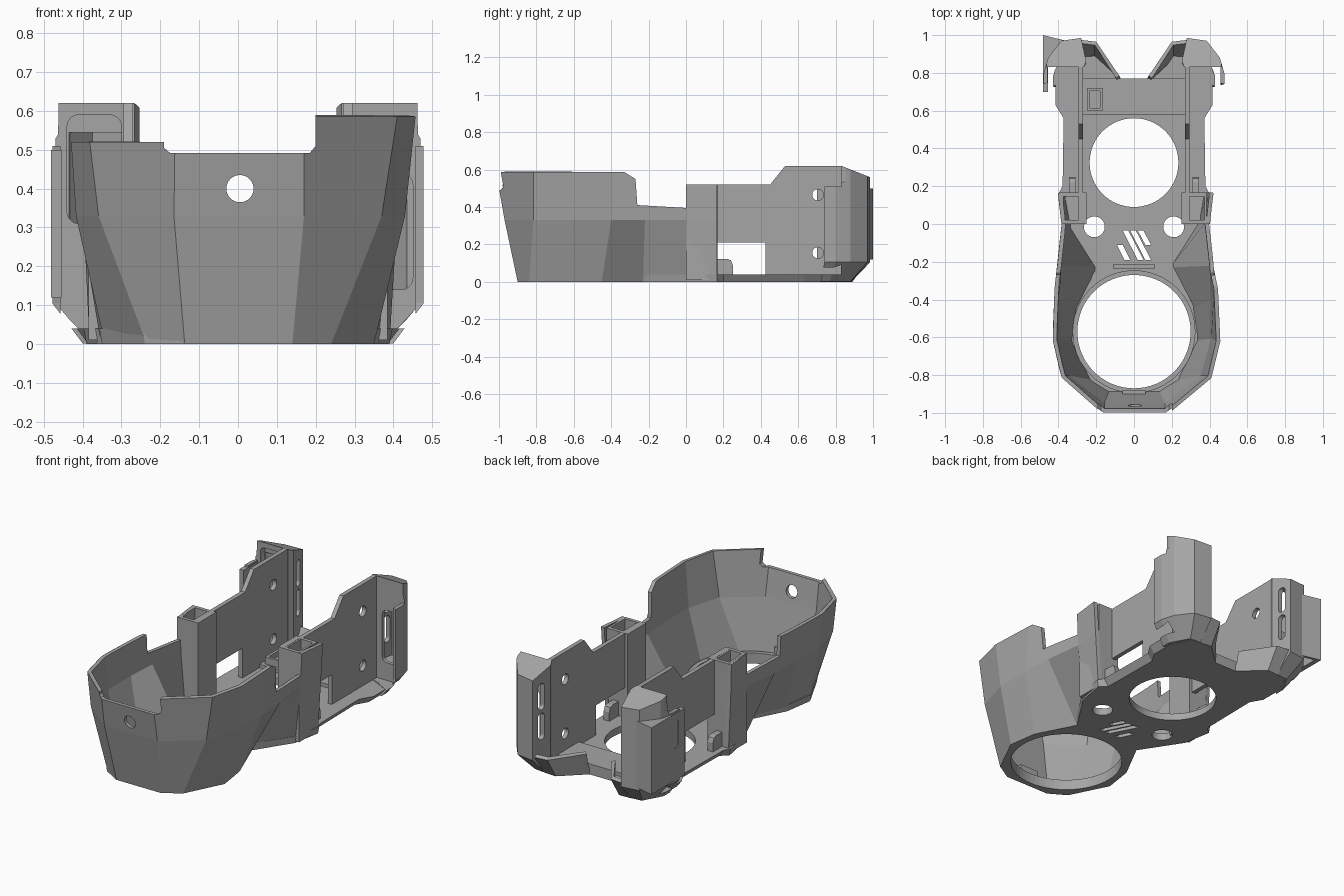
import bpy, bmesh, math

if "Cube" in bpy.data.objects:
    bpy.data.objects.remove(bpy.data.objects["Cube"], do_unlink=True)

grey = bpy.data.materials.new("plain grey")
grey.use_nodes = True
GREY = (0.38, 0.38, 0.38, 1)
grey.diffuse_color = GREY
for node in grey.node_tree.nodes:
    if node.type == "BSDF_PRINCIPLED":
        node.inputs["Base Color"].default_value = GREY
        node.inputs["Roughness"].default_value = 0.6


def finish(name, bm, closed=True):
    if closed:
        bmesh.ops.recalc_face_normals(bm, faces=bm.faces)
    mesh = bpy.data.meshes.new(name)
    bm.to_mesh(mesh)
    bm.free()
    mesh.materials.append(grey)
    obj = bpy.data.objects.new(name, mesh)
    bpy.context.collection.objects.link(obj)
    return obj


def solid(name, rings):
    """Closed solid through matching rings of 3D points."""
    bm = bmesh.new()
    loops = [[bm.verts.new(p) for p in ring] for ring in rings]
    n = len(loops[0])
    for a, b in zip(loops, loops[1:]):
        for i in range(n):
            j = (i + 1) % n
            bm.faces.new((a[i], a[j], b[j], b[i]))
    bm.faces.new(loops[0][::-1])
    bm.faces.new(loops[-1])
    return finish(name, bm)


def prism(name, pts, axis, lo, hi):
    """Extrude a 2D outline along an axis."""
    place = {"x": lambda u, v, w: (w, u, v),
             "y": lambda u, v, w: (u, w, v),
             "z": lambda u, v, w: (u, v, w)}[axis]
    return solid(name, [[place(u, v, w) for u, v in pts] for w in (lo, hi)])


def rect(u0, u1, v0, v1):
    return [(u0, v0), (u1, v0), (u1, v1), (u0, v1)]


def box(name, x, y, z):
    return prism(name, rect(*x, *y), "z", *z)


def circle(cx, cy, r, n=48):
    return [(cx + r * math.cos(i * math.tau / n), cy + r * math.sin(i * math.tau / n))
            for i in range(n)]


def slot(cx, cy, w, h, r):
    """Rounded rectangle outline."""
    pts = []
    for k, (sx, sy) in enumerate(((1, 1), (-1, 1), (-1, -1), (1, -1))):
        for i in range(6):
            a = (k + i / 5) * math.pi / 2
            pts.append((cx + sx * (w / 2 - r) + r * math.cos(a),
                        cy + sy * (h / 2 - r) + r * math.sin(a)))
    return pts


def level(pts, z):
    return [(x, y, z) for x, y in pts]


def bake(obj):
    bpy.context.view_layer.update()
    dg = bpy.context.evaluated_depsgraph_get()
    mesh = bpy.data.meshes.new_from_object(obj.evaluated_get(dg))
    obj.modifiers.clear()
    obj.data = mesh


def sheet(name, rings, thick):
    """Open wall lofted through rings, thickened inwards."""
    bm = bmesh.new()
    loops = [[bm.verts.new(p) for p in ring] for ring in rings]
    for a, b in zip(loops, loops[1:]):
        for i in range(len(a) - 1):
            bm.faces.new((a[i], a[i + 1], b[i + 1], b[i]))
    obj = finish(name, bm, closed=False)
    mod = obj.modifiers.new("thickness", "SOLIDIFY")
    mod.thickness, mod.offset = thick, -1
    bake(obj)
    return obj


def cut(obj, cutters):
    for c in cutters:
        c.hide_render = True
        mod = obj.modifiers.new("cut", "BOOLEAN")
        mod.operation, mod.solver, mod.object = "DIFFERENCE", "EXACT", c
    bake(obj)
    for c in cutters:
        bpy.data.objects.remove(c, do_unlink=True)


def mirrored(half, right=1.0):
    """Outline from -x round the front to +x."""
    return [(-x * right, y) for x, y in reversed(half)] + half


# Front bowl: faceted wall pinched in at the waist
low = [(.14, -.9), (.24, -.84), (.35, -.62), (.325, -.45), (.21, -.23), (.36, 0), (.39, .165)]
mid = [(.17, -.97), (.37, -.815), (.43, -.61), (.43, -.4), (.42, -.22), (.395, 0), (.41, .165)]
top = [(.17, -1.015), (.41, -.815), (.457, -.62), (.445, -.35), (.425, -.22), (.405, 0), (.425, .165)]
bowl = sheet("front_bowl_wall", [level(mirrored(half, right), z) for half, z, right in
                                 ((low, 0, .98), (mid, .33, .97), (top, .586, .95))], .022)
cut(bowl, [
    prism("side_notch", [(-.33, .7), (-.33, .587), (-.27, .55), (-.26, .41), (0, .395), (0, .7)], "x", -.7, .7),
    box("rear_trim", (-.7, .7), (-.01, .4), (.52, .8)),
    box("right_trim", (-.7, -.1), (-1.2, .4), (.52, .8)),
    prism("front_notch", [(-.19, .8), (-.19, .505), (-.175, .492), (.185, .492), (.2, .51), (.2, .8)], "y", -1.2, -.7),
    prism("front_hole", circle(.005, .4, .035), "y", -1.2, -.8)])

# Base plate with round openings, vents and a bay at the back
rear = [(.35, .2), (.345, .56), (.385, .63), (.385, .76), (.33, .88), (.2, .89), (.07, .77)]
under = mirrored(low + rear)
upper = mirrored([(x * 1.02, y) for x, y in low] + [(x * 1.08, y) for x, y in rear[:4]] + rear[4:])
base = solid("base_plate", [level(under, 0), level(upper, .04)])
holes = [(0, -.57, .30), (0, .325, .235), (-.21, -.015, .055), (.21, -.015, .055)]
cutters = [prism("hole", circle(x, y, r, 64), "z", -.1, .2) for x, y, r in holes]
for x0, x1, y0, y1 in ((-.05, -.09, -.19, -.11), (.02, -.06, -.19, -.035),
                       (.06, -.02, -.19, -.035), (.06, .02, -.11, -.035)):
    vent = [(x0, y0), (x0 + .03, y0), (x1 + .03, y1), (x1, y1)]
    cutters.append(prism("vent", vent, "z", -.1, .2))
cut(base, cutters)

# Seat ring round the front opening, and its clip
ring = prism("front_opening_ring", circle(0, -.57, .325, 64), "z", .035, .06)
cut(ring, [prism("ring_hole", circle(0, -.57, .30, 64), "z", -.1, .2)])
box("front_clip", (-.06, .06), (-.905, -.88), (.05, .1))

# Raised bar across the back with a small socket, and a ledge across the middle
box("rear_crossbar", (-.275, .275), (.58, .77), (.035, .06))
socket = box("crossbar_socket", (-.25, -.165), (.6, .72), (.055, .1))
cut(socket, [box("socket_hollow", (-.235, -.18), (.615, .705), (.07, .2))])
box("middle_ledge", (-.11, .11), (-.235, -.215), (.035, .06))

# Corner wing outlines at the floor and above, and the hollow inside
wing_low = [(.40, .72), (.40, .77), (.385, .80), (.34, .88), (.27, .885), (.255, .85), (.275, .80)]
wing_mid = [(.478, .74), (.478, .80), (.455, .88), (.385, .97), (.28, .985), (.253, .86), (.275, .81)]
hollow = [(.445, .85), (.43, .88), (.375, .947), (.299, .962), (.28, .85)]
pockets = {"left": (.39, .29, .12, .30), "right": (-.37, .45, .14, .28)}

for s, side in ((1, "left"), (-1, "right")):
    def flip(pts):
        return [(s * x, y) for x, y in pts]

    # Flat rear side wall with stepped top, window and screw holes
    wall = prism(side + "_rear_wall", [(.0, .02), (.0, .52), (.45, .52), (.53, .62), (.83, .62), (.83, .02)],
                 "x", s * .27, s * .295)
    cut(wall, [prism("window", rect(.165, .425, .04, .21), "x", -.5, .5)]
        + [prism("screw_hole", circle(.705, z, .03, 24), "x", -.5, .5) for z in (.155, .465)])

    # Hollow post behind the bowl
    post = box(side + "_post", (s * .252, s * .385), (0, .166), (.01, .521))
    cut(post, [box("pocket", (s * .285, s * .372), (.02, .145), (.1, .7))])

    # Rounded tab beside the window
    prism(side + "_tab", [(.15, .03), (.25, .03), (.25, .09), (.24, .115), (.22, .122), (.15, .122)],
          "x", s * .31, s * .345)

    # Capped rear corner wing: hollow, open to the front, slotted inwards
    wing = solid(side + "_rear_wing", [level(flip(wing_low), .002), level(flip(wing_mid), .105),
                                       level(flip(wing_mid), .62)])
    px, pz, pw, ph = pockets[side]
    cut(wing, [
        prism("top_slope", [(.83, .62), (1.02, .545), (1.1, .8), (.83, .8)], "x", -.7, .7),
        prism("edge_slope", flip([(.46, .8), (.463, .54), (.5, .48), (.6, .8)]), "y", .5, 1.1),
        box("front_relief", (s * .2, s * .457), (.6, .83), (.04, .8)),
        box("flange_trim", (s * .44, s * .6), (.6, .83), (.51, .8)),
        prism("hollow", flip(hollow), "z", .12, .545),
        prism("front_pocket", slot(px, pz, pw, ph, .03), "y", .75, .87)]
        + [prism("inner_slot", slot(.925, z, .045, .15, .02), "x", s * .2, s * .33) for z in (.28, .45)])

    # Thin flared lip beside the rear bay
    foot = [(.07, .77), (.2, .89), (.275, .887)]
    crest = [(.078, .785), (.2, .965), (.285, .975)]
    sheet(side + "_bay_lip", [level(flip(foot)[::-s], 0), level(flip(crest)[::-s], .12)], .022)

    # Raised bosses on the floor
    for x, y, r in ((.16, -.11, .05), (.2, -.275, .025)):
        prism(side + "_floor_boss", circle(s * x, y, r, 32), "z", .03, .046)

# Extra bracket on the right rear corner
prism("right_bracket_back", [(-.482, .985), (-.36, .955), (-.36, .97), (-.482, 1.0)], "z", .12, .5)
prism("right_bracket_cap", [(-.482, .99), (-.38, .96), (-.45, .86), (-.482, .85)], "z", .48, .5)
side_plate = prism("right_bracket_side", rect(.70, .99, .12, .5), "x", -.482, -.455)
cut(side_plate, [prism("bracket_slot", slot(.78, .38, .05, .16, .02), "x", -.7, -.3)])
